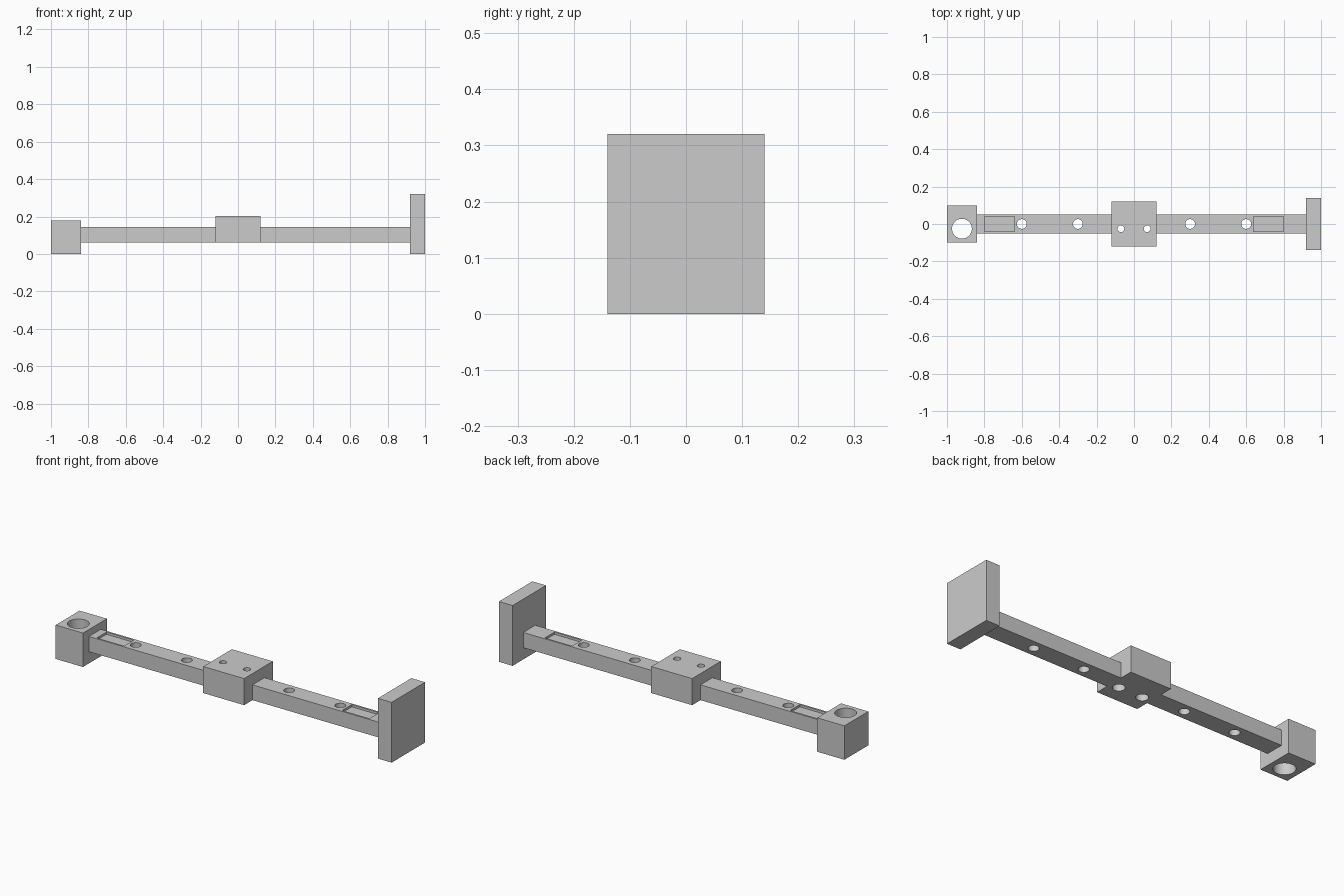
import bpy
import math

if "Cube" in bpy.data.objects:
    bpy.data.objects.remove(bpy.data.objects["Cube"])

metal = bpy.data.materials.new("plain grey")
metal.diffuse_color = (0.6, 0.6, 0.6, 1)
metal.use_nodes = True
metal.node_tree.nodes["Principled BSDF"].inputs["Base Color"].default_value = metal.diffuse_color


def box(name, x, y, z):
    """Box from (min, max) ranges."""
    bpy.ops.mesh.primitive_cube_add(size=1, location=[sum(r) / 2 for r in (x, y, z)])
    ob = bpy.context.object
    ob.name = name
    ob.scale = [r[1] - r[0] for r in (x, y, z)]
    bpy.ops.object.transform_apply(location=True, rotation=False, scale=True)
    ob.data.materials.append(metal)
    return ob


def rod(x, y, r, z0, z1):
    """Vertical cylinder used as a drill."""
    bpy.ops.mesh.primitive_cylinder_add(vertices=48, radius=r, depth=z1 - z0,
                                        location=(x, y, (z0 + z1) / 2))
    ob = bpy.context.object
    ob.data.materials.append(metal)
    return ob


def cut(ob, cutters):
    """Subtract the cutters one after another, then smooth the bores."""
    bpy.ops.object.select_all(action='DESELECT')
    bpy.context.view_layer.objects.active = ob
    ob.select_set(True)
    for c in cutters:
        m = ob.modifiers.new("cut", 'BOOLEAN')
        m.operation = 'DIFFERENCE'
        m.solver = 'EXACT'
        m.object = c
        bpy.ops.object.modifier_apply(modifier=m.name)
        bpy.data.objects.remove(c, do_unlink=True)
    bpy.ops.object.shade_smooth_by_angle(angle=math.radians(30))


Z0, Z1 = 0.062, 0.143  # rail underside and top

# End block with a large vertical bore
end_block = box("end_block", (-1, -0.84), (-0.1, 0.1), (0, 0.18))
cut(end_block, [rod(-0.92, -0.025, 0.053, -0.1, 0.3)])

# End plate
box("end_plate", (0.92, 1), (-0.14, 0.14), (0, 0.32))

# Centre carriage with two counterbored screw holes
carriage = box("carriage", (-0.12, 0.12), (-0.12, 0.12), (Z0, 0.203))
drills = []
for x in (-0.07, 0.07):
    drills.append(rod(x, -0.025, 0.018, 0, 0.3))
    drills.append(rod(x, -0.025, 0.03, 0, Z0 + 0.06))
cut(carriage, drills)

# Rails on both sides, each with two holes and a shallow pocket
for name, s, end in (("left_rail", -1, 0.84), ("right_rail", 1, 0.92)):
    rail = box(name, sorted((s * 0.12, s * end)), (-0.05, 0.05), (Z0, Z1))
    tools = [rod(s * x, 0, 0.026, 0, 0.3) for x in (0.3, 0.6)]
    tools.append(box("pocket_cutter", sorted((s * 0.64, s * 0.8)),
                     (-0.04, 0.04), (Z1 - 0.012, Z1 + 0.1)))
    cut(rail, tools)
